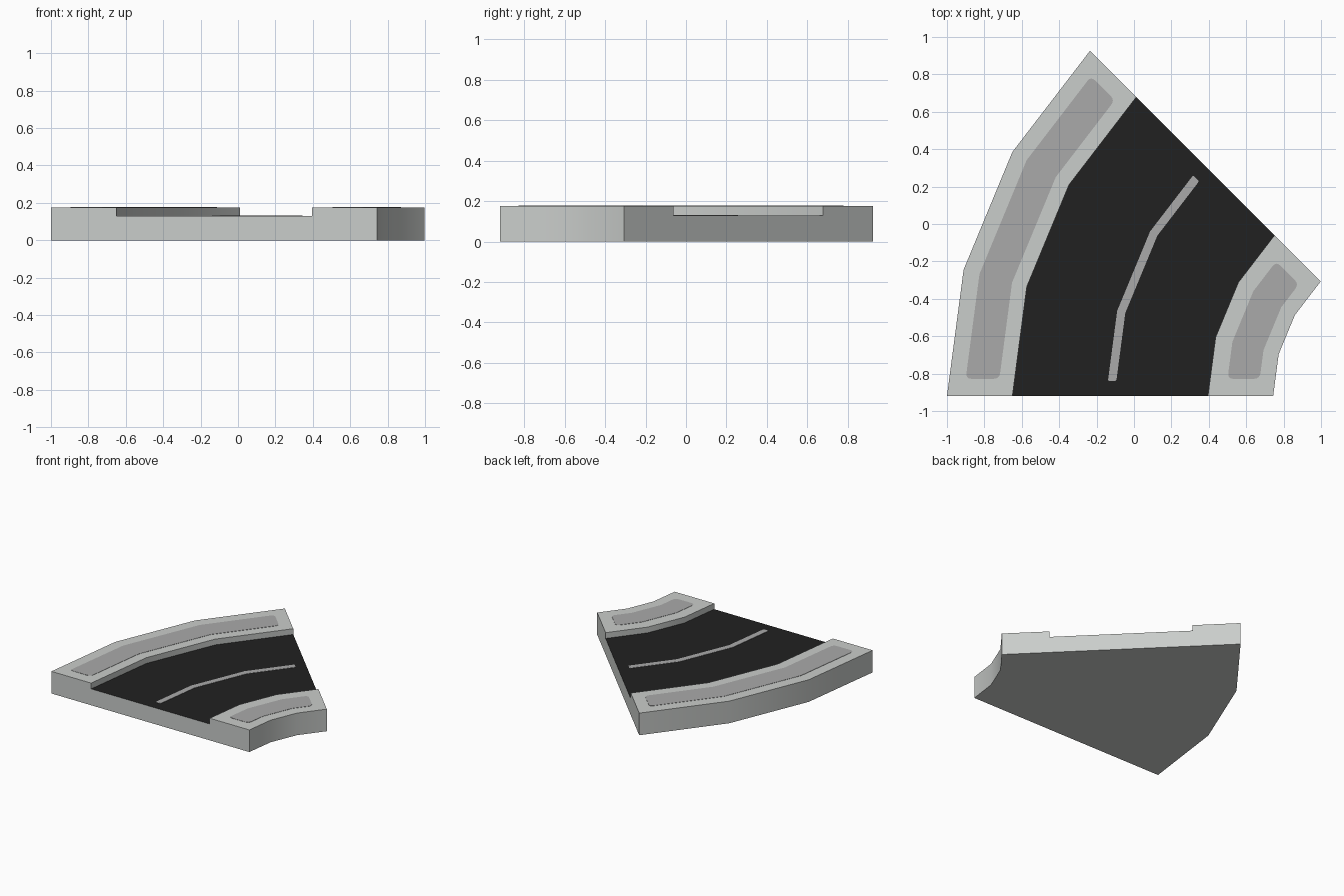
import bpy, bmesh, math
from mathutils import Vector

if "Cube" in bpy.data.objects:
    bpy.data.objects.remove(bpy.data.objects["Cube"])

CX, CY = 1.61, -0.92           # centre of the curve
SWEEP, SEGS = math.radians(45), 3
STEP = SWEEP / SEGS
R_IN, R_ROAD_IN, R_ROAD_OUT, R_OUT = 0.866, 1.215, 2.26, 2.61
Z_ROAD, Z_WALK = 0.13, 0.176


def polar(r, a):
    return Vector((CX - r * math.cos(a), CY + r * math.sin(a)))


def material(name, rgb):
    m = bpy.data.materials.new(name)
    m.diffuse_color = (*rgb, 1)
    m.use_nodes = True
    m.node_tree.nodes["Principled BSDF"].inputs["Base Color"].default_value = m.diffuse_color
    return m


concrete = material("light concrete", (0.59, 0.61, 0.595))
asphalt = material("black asphalt", (0.015, 0.015, 0.015))
paving = material("grey paving", (0.40, 0.40, 0.40))


def finish(bm, name, mats):
    bmesh.ops.recalc_face_normals(bm, faces=bm.faces)
    me = bpy.data.meshes.new(name)
    bm.to_mesh(me)
    bm.free()
    ob = bpy.data.objects.new(name, me)
    bpy.context.collection.objects.link(ob)
    for m in mats:
        me.materials.append(m)
    return ob


# Road slab: kerbed cross-section swept through the bend
profile = [(R_IN, 0), (R_IN, Z_WALK), (R_ROAD_IN, Z_WALK), (R_ROAD_IN, Z_ROAD),
           (R_ROAD_OUT, Z_ROAD), (R_ROAD_OUT, Z_WALK), (R_OUT, Z_WALK), (R_OUT, 0)]
bm = bmesh.new()
rings = [[bm.verts.new((*polar(r, i * STEP), z)) for r, z in profile]
         for i in range(SEGS + 1)]
n = len(profile)
for a, b in zip(rings, rings[1:]):
    for j in range(n):
        k = (j + 1) % n
        f = bm.faces.new((a[j], a[k], b[k], b[j]))
        f.material_index = 1 if j == 3 else 0      # carriageway is asphalt
bm.faces.new(rings[0])
bm.faces.new(rings[-1])
slab = finish(bm, "curved_road_slab", [concrete, asphalt])
bpy.context.view_layer.objects.active = slab
slab.select_set(True)
bpy.ops.object.shade_smooth_by_angle(angle=math.radians(30))


def side(r, gap):
    """Edge of a strip, stopping a fixed gap short of both slab ends."""
    x = r - gap * math.tan(STEP / 2)
    a, rad = math.atan2(gap, x), math.hypot(gap, x)
    return ([polar(rad, a)] + [polar(r, i * STEP) for i in range(1, SEGS)]
            + [polar(rad, SWEEP - a)])


def strip(name, r0, r1, gap, rnd, z):
    """Thin curved plate with rounded corners."""
    pts = side(r0, gap) + side(r1, gap)[::-1]
    corners = (0, SEGS, SEGS + 1, 2 * SEGS + 1)
    out = []
    for i, p in enumerate(pts):
        if i not in corners:
            out.append(p)
            continue
        q0 = p + (pts[i - 1] - p).normalized() * rnd
        q1 = p + (pts[(i + 1) % len(pts)] - p).normalized() * rnd
        for t in (0, 0.25, 0.5, 0.75, 1):
            out.append(q0 * (1 - t) ** 2 + p * 2 * t * (1 - t) + q1 * t * t)
    bm = bmesh.new()
    face = bm.faces.new([bm.verts.new((*p, z)) for p in out])
    ext = bmesh.ops.extrude_face_region(bm, geom=[face])
    top = [v for v in ext["geom"] if isinstance(v, bmesh.types.BMVert)]
    bmesh.ops.translate(bm, verts=top, vec=(0, 0, 0.003))
    return finish(bm, name, [paving])


# Pavement panels and centre line
strip("outer_pavement_panel", 2.342, 2.522, 0.092, 0.032, Z_WALK - 0.001)
strip("inner_pavement_panel", 0.95, 1.122, 0.092, 0.032, Z_WALK - 0.001)
strip("centre_line", 1.715, 1.76, 0.08, 0.01, Z_ROAD - 0.001)
